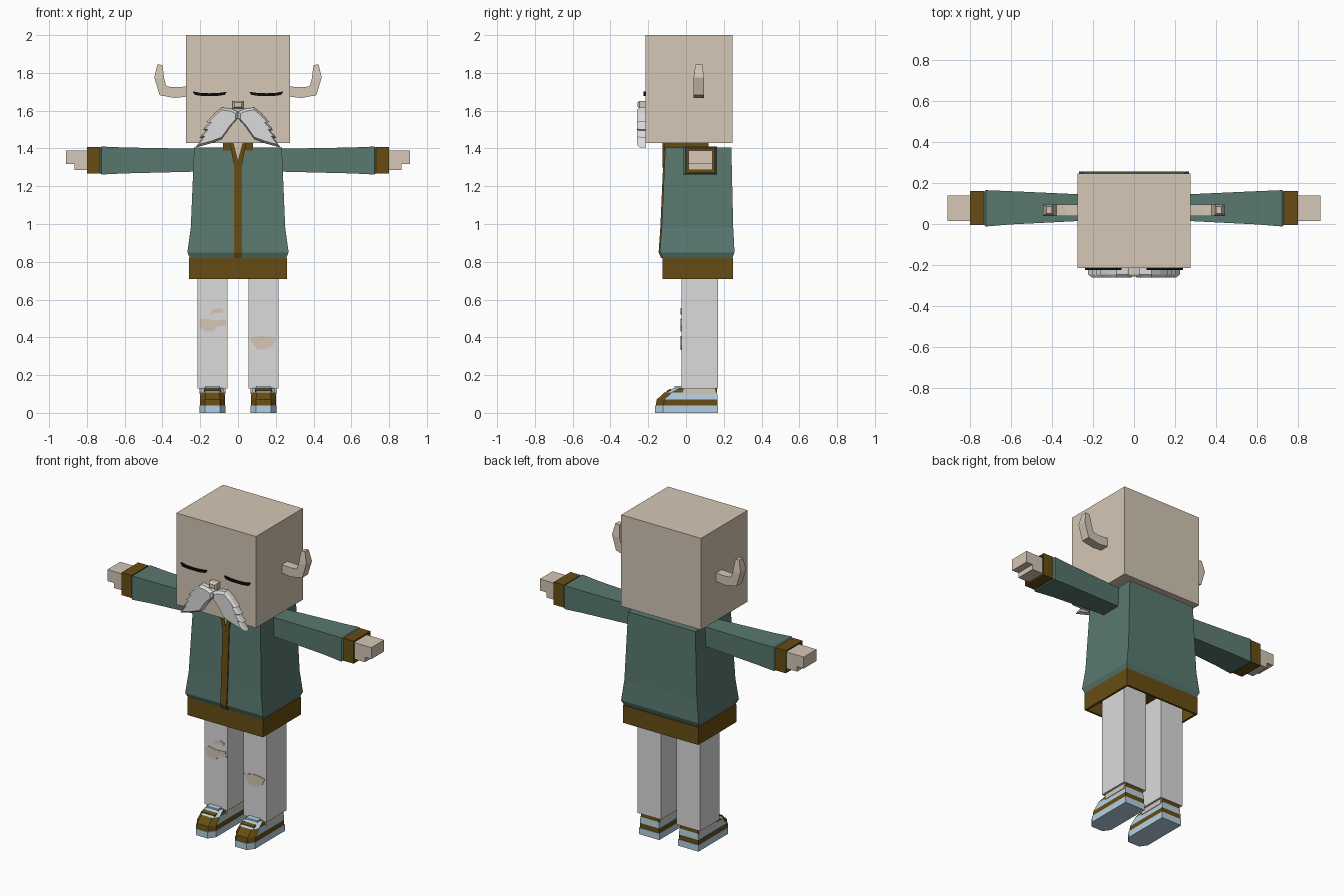
import bpy, bmesh

if "Cube" in bpy.data.objects:
    bpy.data.objects.remove(bpy.data.objects["Cube"], do_unlink=True)


def material(name, rgb):
    m = bpy.data.materials.new(name)
    m.use_nodes = True
    m.diffuse_color = (*rgb, 1)
    bsdf = m.node_tree.nodes["Principled BSDF"]
    bsdf.inputs["Base Color"].default_value = (*rgb, 1)
    bsdf.inputs["Roughness"].default_value = 0.9
    return m


SKIN = material("skin", (0.66, 0.57, 0.46))
GREEN = material("coat_green", (0.10, 0.19, 0.16))
BROWN = material("trim_brown", (0.135, 0.073, 0.006))
WHITE = material("cloth_white", (0.71, 0.71, 0.71))
BLUE = material("shoe_blue", (0.47, 0.63, 0.75))
BLACK = material("eye_black", (0.004, 0.004, 0.004))


def loft(name, rings, *mats, paint=None, hollow=None):
    """Skin a list of equal point rings and cap both ends.
    hollow = (axis, sign, rim, depth) sinks the cap facing that way."""
    bm = bmesh.new()
    vs = [[bm.verts.new(p) for p in r] for r in rings]
    n = len(vs[0])
    for a, b in zip(vs, vs[1:]):
        for i in range(n):
            j = (i + 1) % n
            bm.faces.new((a[i], a[j], b[j], b[i]))
    bm.faces.new(vs[0])
    bm.faces.new(vs[-1])
    bmesh.ops.recalc_face_normals(bm, faces=bm.faces)
    if hollow:
        axis, sign, rim, depth = hollow
        cap = max(bm.faces, key=lambda f: f.normal[axis] * sign)
        bmesh.ops.inset_region(bm, faces=[cap], thickness=rim)
        # second inset keeps the rim flat while the floor is sunk
        bmesh.ops.inset_region(bm, faces=[cap], thickness=0.0005)
        for v in cap.verts:
            v.co[axis] -= sign * depth
    if paint:
        for f in bm.faces:
            f.material_index = paint(f.calc_center_median(), f.normal)
    me = bpy.data.meshes.new(name)
    bm.to_mesh(me)
    bm.free()
    for m in mats:
        me.materials.append(m)
    ob = bpy.data.objects.new(name, me)
    bpy.context.collection.objects.link(ob)
    return ob


def rect_z(x0, x1, y0, y1, z):
    return [(x0, y0, z), (x1, y0, z), (x1, y1, z), (x0, y1, z)]


def rect_x(x, y0, y1, z0, z1):
    return [(x, y0, z0), (x, y1, z0), (x, y1, z1), (x, y0, z1)]


def box(name, x0, x1, y0, y1, z0, z1, mat, **kw):
    return loft(name, [rect_z(x0, x1, y0, y1, z0), rect_z(x0, x1, y0, y1, z1)], mat, **kw)


def plate(name, outline, y0, y1, mat, side=1):
    """Front-view outline extruded along y."""
    return loft(name, [[(side * x, y, z) for x, z in outline] for y in (y0, y1)], mat)


# Head and nose
box("head", -0.275, 0.275, -0.215, 0.245, 1.43, 2.0, SKIN)
loft("nose", [[(x, y, z) for x, z in ((-w, 1.632 - h), (w, 1.632 - h), (w, 1.632 + h), (-w, 1.632 + h))]
              for y, w, h in ((-0.21, 0.028, 0.02), (-0.245, 0.028, 0.02), (-0.257, 0.018, 0.012))], SKIN)

# Coat body, hem, collar and front band
coat = [(0.82, 0.255, -0.125, 0.245), (0.85, 0.268, -0.138, 0.257),
        (0.98, 0.25, -0.129, 0.25), (1.405, 0.232, -0.11, 0.24)]
loft("coat_body", [rect_z(-w, w, a, b, z) for z, w, a, b in coat], GREEN)
box("coat_hem", -0.26, 0.26, -0.125, 0.25, 0.71, 0.82, BROWN, hollow=(2, -1, 0.018, -0.0 + 0.08))
box("collar", -0.08, 0.08, -0.117, 0.12, 1.39, 1.43, BROWN)
loft("coat_band", [rect_z(-0.022, 0.022, a - 0.007, a + 0.03, z) for z, w, a, b in coat], BROWN)
plate("neck_opening", [(0, 1.335), (0.026, 1.428), (-0.026, 1.428)], -0.122, -0.112, SKIN)
for side, label in ((1, "left"), (-1, "right")):
    plate(label + "_lapel", [(0, 1.3), (0.022, 1.32), (0.045, 1.43), (0.024, 1.43), (0, 1.34)],
          -0.125, -0.108, BROWN, side)

# Parts that repeat on both sides
for side, label in ((1, "left"), (-1, "right")):
    # Horn: cross-sections swept out and up, given as inner and outer front-view points
    horn = [(0.27, 1.728, 0.27, 1.675, 0.028), (0.335, 1.724, 0.335, 1.667, 0.028),
            (0.378, 1.728, 0.415, 1.682, 0.028), (0.39, 1.765, 0.443, 1.775, 0.028),
            (0.4, 1.842, 0.427, 1.845, 0.018)]
    loft(label + "_horn", [[(side * a, 0.068 - d, b), (side * a, 0.068 + d, b),
                            (side * c, 0.068 + d, e), (side * c, 0.068 - d, e)]
                           for a, b, c, e, d in horn], SKIN)

    # Closed eye
    plate(label + "_eye", [(0.06, 1.7), (0.1, 1.694), (0.15, 1.692), (0.2, 1.694), (0.24, 1.702),
                           (0.228, 1.683), (0.19, 1.678), (0.11, 1.678), (0.07, 1.684)],
          -0.224, -0.215, BLACK, side)

    # Moustache half with jagged outer edge and a narrower front
    whisker = [(0, 1.56), (0, 1.595), (0.035, 1.61), (0.085, 1.617), (0.125, 1.585), (0.165, 1.54),
               (0.148, 1.54), (0.185, 1.5), (0.17, 1.495), (0.205, 1.455), (0.19, 1.455),
               (0.225, 1.405), (0.15, 1.425), (0.085, 1.45), (0.04, 1.515)]
    loft(label + "_moustache",
         [[(side * (0.09 + (x - 0.09) * s), y, 1.525 + (z - 1.525) * s) for x, z in whisker]
          for y, s in ((-0.212, 1), (-0.245, 1), (-0.26, 0.86))], WHITE)

    # Sleeve, cuff and hand
    sleeve = [(0.2, 0.018, 0.142, 1.278, 1.398), (0.6, -0.002, 0.16, 1.268, 1.405),
              (0.722, -0.012, 0.165, 1.262, 1.41), (0.735, 0.0, 0.155, 1.272, 1.4)]
    loft(label + "_sleeve", [rect_x(side * x, *r) for x, *r in sleeve], GREEN)
    loft(label + "_cuff", [rect_x(side * x, -0.004, 0.16, 1.267, 1.408) for x in (0.73, 0.8)],
         BROWN, hollow=(0, side, 0.013, 0.04))
    plate(label + "_hand", [(0.74, 1.287), (0.865, 1.287), (0.865, 1.318), (0.91, 1.318),
                            (0.91, 1.39), (0.74, 1.39)], 0.014, 0.14, SKIN, side)

    # Trouser leg and ankle
    x0, x1 = sorted((side * 0.055, side * 0.215))
    box(label + "_leg", x0, x1, -0.025, 0.17, 0.13, 0.8, WHITE)
    box(label + "_ankle", x0 + 0.012, x1 - 0.012, -0.015, 0.155, 0.1, 0.135, SKIN)

    # Shoe: stacked outlines with a chamfered toe
    def sole_ring(w, front, back, z):
        c = min(0.045, w * 0.6)
        pts = [(-w, back), (-w, front + c), (-w + c * 0.7, front), (w - c * 0.7, front),
               (w, front + c), (w, back)]
        return [(side * 0.135 + x, y, z) for x, y in pts]

    loft(label + "_sole", [sole_ring(0.07, -0.165, 0.17, z) for z in (0, 0.04)], BLUE)
    upper = [(0.067, -0.16, 0.167, 0.04), (0.067, -0.155, 0.167, 0.07),
             (0.064, -0.115, 0.165, 0.108), (0.055, -0.06, 0.163, 0.133)]

    def upper_colour(c, n):
        toe = n.y < -0.2
        if c.z < 0.07:
            return 0
        if c.z < 0.108:
            return 0 if toe else 1
        return 1 if toe else 0

    loft(label + "_shoe_upper", [sole_ring(*r) for r in upper], BROWN, BLUE, paint=upper_colour)
    # Lace strap across the instep
    loft(label + "_lace", [[(side * 0.135 + x, y, z + 0.004) for x, y, z in
                            ((-0.045, -0.1, 0.115), (0.045, -0.1, 0.115),
                             (0.045, -0.08, 0.124), (-0.045, -0.08, 0.124))],
                           [(side * 0.135 + x, y, z - 0.005) for x, y, z in
                            ((-0.045, -0.1, 0.115), (0.045, -0.1, 0.115),
                             (0.045, -0.08, 0.124), (-0.045, -0.08, 0.124))]], BROWN)
    box(label + "_tongue", side * 0.135 - 0.04, side * 0.135 + 0.04, -0.06, -0.02, 0.12, 0.142, BLUE)

# Torn knee patches
plate("left_knee_tear", [(0.06, 0.395), (0.085, 0.4), (0.13, 0.408), (0.18, 0.402), (0.205, 0.395),
                         (0.185, 0.355), (0.14, 0.333), (0.1, 0.338), (0.08, 0.36)],
      -0.029, -0.02, SKIN)
plate("right_knee_tear", [(-0.205, 0.49), (-0.18, 0.5), (-0.13, 0.49), (-0.065, 0.495), (-0.063, 0.46),
                          (-0.11, 0.458), (-0.13, 0.432), (-0.175, 0.432), (-0.2, 0.455)],
      -0.029, -0.02, SKIN)
plate("right_upper_tear", [(-0.15, 0.52), (-0.13, 0.548), (-0.1, 0.556), (-0.075, 0.545),
                           (-0.08, 0.53), (-0.12, 0.53)], -0.029, -0.02, SKIN)
